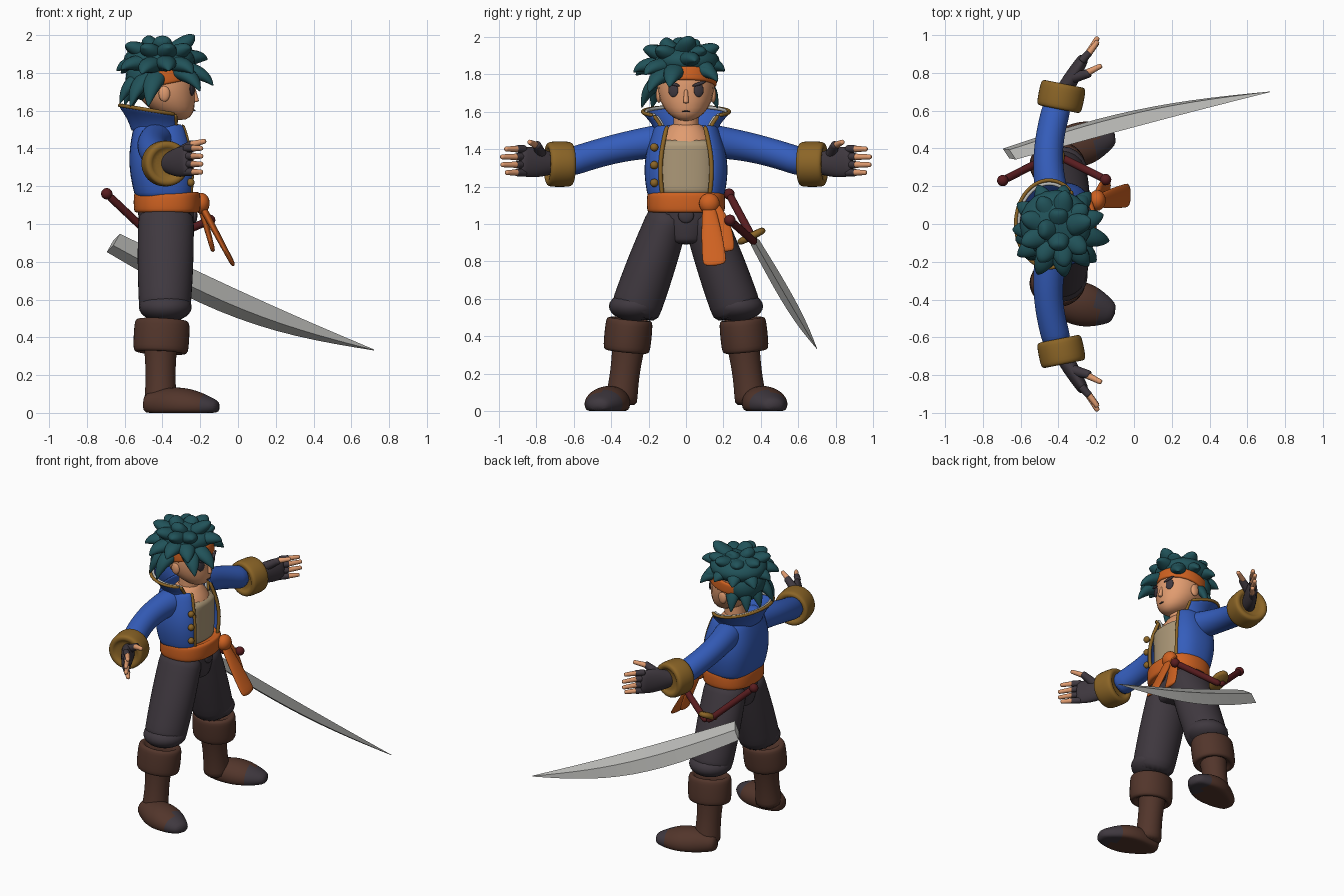
import bpy, bmesh, math, random
from mathutils import Vector, Matrix, Euler

old = bpy.data.objects.get("Cube")
if old:
    bpy.data.objects.remove(old, do_unlink=True)
random.seed(4)
UP = (0, 0, 1)
SIDES = 20


def material(name, *rgb):
    m = bpy.data.materials.new(name)
    m.use_nodes = True
    m.diffuse_color = (*rgb, 1)
    m.node_tree.nodes["Principled BSDF"].inputs["Base Color"].default_value = (*rgb, 1)
    return m


TEAL = material("teal_hair", .015, .085, .1)
ORANGE = material("orange_cloth", .62, .12, .015)
SKIN = material("skin", .75, .33, .16)
BLUE = material("blue_cloth", .035, .11, .5)
GOLD = material("gold", .26, .13, .02)
DARK = material("charcoal", .05, .04, .05)
BROWN = material("brown_leather", .085, .036, .024)
TAN = material("tan_cloth", .42, .32, .19)
SILVER = material("silver", .5, .5, .48)
RED = material("dark_red", .1, .012, .014)


def finish(name, bm, mat, mirror=False, smooth=True, thick=0, subdivide=False):
    bmesh.ops.recalc_face_normals(bm, faces=bm.faces)
    mesh = bpy.data.meshes.new(name)
    bm.to_mesh(mesh)
    bm.free()
    mesh.materials.append(mat)
    for face in mesh.polygons:
        face.use_smooth = smooth
    ob = bpy.data.objects.new(name, mesh)
    bpy.context.collection.objects.link(ob)
    if thick:
        solid = ob.modifiers.new("thickness", "SOLIDIFY")
        solid.thickness, solid.offset = thick, 0
    if subdivide:
        sub = ob.modifiers.new("rounding", "SUBSURF")
        sub.levels = sub.render_levels = 1
    if mirror:
        ob.modifiers.new("other_side", "MIRROR").use_axis = (False, True, False)
    return ob


def power(value, p):
    return math.copysign(abs(value) ** (2 / p), value)


def skin(name, mat, points, radii, ref=(1, 0, 0), axis=None, n=SIDES, gap=0, p=2,
         smooth=True, **options):
    """Join oval sections along a path; gap leaves an opening of that half angle."""
    bm, rings = bmesh.new(), []
    points = [Vector(q) for q in points]
    last = len(points) - 1
    for i, (point, (a, b)) in enumerate(zip(points, radii)):
        along = Vector(axis) if axis else points[min(i + 1, last)] - points[max(i - 1, 0)]
        along.normalize()
        across = Vector(ref)
        across = (across - along * across.dot(along)).normalized()
        other = along.cross(across)
        ring = []
        for k in range(n):
            turn = k / (n - 1) if gap else k / n
            angle = math.radians(gap + (360 - 2 * gap) * turn)
            ring.append(bm.verts.new(point + across * a * power(math.cos(angle), p)
                                     + other * b * power(math.sin(angle), p)))
        rings.append(ring)
    for low, high in zip(rings, rings[1:]):
        for k in range(n - 1 if gap else n):
            j = (k + 1) % n
            bm.faces.new((low[k], low[j], high[j], high[k]))
    if not gap:
        bm.faces.new(rings[0])
        bm.faces.new(rings[-1])
    return finish(name, bm, mat, smooth=smooth, subdivide=smooth, **options)


def sweep(name, mat, start, end, wide, ratio=(1, 1), bend=(0, 0, 0), bulge=0, steps=7, **options):
    """Tapered limb between two points with an arched path and a swelling middle."""
    points, radii = [], []
    for i in range(steps + 1):
        t = i / steps
        arch = math.sin(math.pi * t)
        points.append(Vector(start).lerp(Vector(end), t) + Vector(bend) * arch)
        r = wide[0] + (wide[1] - wide[0]) * t + bulge * arch
        radii.append((r, r * (ratio[0] + (ratio[1] - ratio[0]) * t)))
    return skin(name, mat, points, radii, **options)


def band(name, mat, centre, radius, height, depth, ratio=1, axis=UP, **options):
    """Padded ring with a rounded rectangular profile."""
    points, radii = [], []
    for degrees in range(-150, 151, 30):
        angle = math.radians(degrees)
        r = radius + depth * power(math.cos(angle), 4)
        points.append(Vector(centre) + Vector(axis).normalized() * height * power(math.sin(angle), 4))
        radii.append((r, r * ratio))
    return skin(name, mat, points, radii, axis=axis, **options)


def tube(name, mat, points, r):
    return skin(name, mat, points, [(r, r)] * len(points), ref=(.3, .5, .8), n=8)


def ball(name, mat, place, size, turn=(0, 0, 0), **options):
    bm = bmesh.new()
    bmesh.ops.create_uvsphere(bm, u_segments=SIDES, v_segments=14, radius=1)
    bm.transform(Matrix.LocRotScale(Vector(place), Euler(turn), Vector(size)))
    return finish(name, bm, mat, **options)


def corners(ob):
    return [v.co.copy() for v in ob.data.vertices]


# Shirt, chest and neck
sweep("shirt", TAN, (-.39, 0, 1.14), (-.39, 0, 1.46), (.145, .15), (1.2, 1.2), p=2.6)
sweep("chest", SKIN, (-.39, 0, 1.38), (-.39, 0, 1.54), (.15, .07), (1.1, 1.1), bulge=.015)
sweep("neck", SKIN, (-.39, 0, 1.46), (-.38, 0, 1.64), (.07, .065))

# Open jacket with trimmed edges and buttons
jacket = sweep("jacket", BLUE, (-.385, 0, 1.14), (-.41, 0, 1.53), (.15, .13), (1.3, 1.2),
               bulge=.03, gap=33, p=2.7, thick=.02, axis=UP)
for k in (0, SIDES - 1):
    tube("jacket_trim", GOLD, corners(jacket)[k::SIDES], .013)
for i in range(3):
    ball("button", GOLD, (-.25, -.17, 1.22 + i * .095), (.02, .022, .022))

# Flared collar with rim and pale lining
collar = sweep("collar", BLUE, (-.41, 0, 1.47), (-.45, 0, 1.6), (.15, .18), (1, 1.3),
               bulge=-.01, gap=48, axis=(.16, 0, 1), ref=(1, 0, -.16), thick=.014)
points = corners(collar)
for line in (points[-SIDES:], points[::SIDES], points[SIDES - 1::SIDES]):
    tube("collar_trim", GOLD, line, .011)
    tube("collar_lining", SILVER, [q.lerp(Vector((-.44, 0, q.z)), .08) for q in line], .01)

# Arms
sweep("sleeve", BLUE, (-.42, .08, 1.45), (-.4, .65, 1.32), (.095, .078),
      bend=(-.045, 0, .02), bulge=-.008, mirror=True)
band("cuff", GOLD, (-.385, .675, 1.32), .1, .07, .024, axis=(.2, 1, 0), mirror=True)
sweep("glove", DARK, (-.385, .68, 1.32), (-.26, .89, 1.335), (.045, .027), (1, 2.8),
      bulge=.005, mirror=True)
for i in range(4):
    z = 1.275 + i * .042
    tip = .965 + .03 * math.sin(i)
    sweep("glove_finger", DARK, (-.28, .86, z), (-.235, .91, z), (.023, .022), n=8, mirror=True)
    sweep("finger", SKIN, (-.25, .89, z), (-.19, tip, z), (.02, .014), n=8, mirror=True)
sweep("glove_thumb", DARK, (-.34, .77, 1.36), (-.23, .8, 1.43), (.035, .024), n=8, mirror=True)
sweep("thumb", SKIN, (-.25, .8, 1.42), (-.17, .84, 1.44), (.021, .014), n=8, mirror=True)

# Trousers
sweep("hips", DARK, (-.38, 0, .89), (-.38, 0, 1.1), (.125, .15), (.9, 1.3), bulge=.01)
ball("buckle", DARK, (-.23, 0, 1.045), (.015, .042, .04))
sweep("trouser_leg", DARK, (-.38, .08, 1.08), (-.388, .285, .5), (.148, .135), (.75, 1),
      bulge=.008, mirror=True)
ball("trouser_gather", DARK, (-.385, .272, .56), (.14, .14, .08), mirror=True)

# Boots
band("boot_cuff", BROWN, (-.405, .31, .405), .125, .09, .025, .86, axis=(.05, -.1, 1), mirror=True)
sweep("boot_shaft", BROWN, (-.41, .3, .4), (-.41, .35, .03), (.095, .09), bulge=-.012, mirror=True)
foot = sweep("boot_foot", BROWN, (-.5, .36, .05), (-.1, .475, .03), (.05, .03), (1, 1.5),
             bulge=.055, steps=10, ref=UP, mirror=True)
for v in foot.data.vertices:
    v.co.z = max(v.co.z, 0)
foot.data.materials.append(DARK)
for face in foot.data.polygons:
    face.material_index = int(face.center.x > -.2)

# Sash with knot and hanging ends
band("sash", ORANGE, (-.375, 0, 1.115), .16, .055, .02, 1.18, p=2.4)
ball("sash_knot", ORANGE, (-.195, .125, 1.11), (.045, .055, .055))
sweep("sash_end_long", ORANGE, (-.2, .12, 1.11), (-.02, .155, .775), (.02, .012), (1.5, 5.4))
sweep("sash_end_short", ORANGE, (-.2, .14, 1.11), (-.13, .205, .85), (.02, .012), (1.5, 4.6),
      bend=(0, .02, 0))

# Head with the chin drawn forward
head = ball("head", SKIN, (-.385, 0, 1.74), (.158, .152, .19))
for v in head.data.vertices:
    v.co.x += 2.2 * max(0, 1.74 - v.co.z) ** 2
sweep("nose", SKIN, (-.235, 0, 1.72), (-.22, 0, 1.645), (.01, .017), n=8)
ball("mouth", DARK, (-.231, 0, 1.602), (.006, .022, .004))
ball("eye", DARK, (-.243, .068, 1.715), (.009, .028, .036), (0, 0, .35), mirror=True)
ball("brow", DARK, (-.236, .07, 1.75), (.009, .04, .009), (.3, 0, .35), mirror=True)
ball("ear", SKIN, (-.39, .145, 1.69), (.03, .016, .042), mirror=True)
band("headband", ORANGE, (-.395, 0, 1.775), .165, .038, .014, .94, axis=(-.2, 0, 1))

# Hair: rounded mass with whorls of curved spikes
ball("hair_crown", TEAL, (-.415, 0, 1.87), (.19, .18, .09))
ball("hair_back", TEAL, (-.48, 0, 1.77), (.115, .148, .12))
core = Vector((-.4, -.03, 1.84))
tips = [Vector((-.13, -.09, 1.73)), Vector((-.2, -.2, 1.7)), Vector((-.23, .17, 1.76)),
        Vector((-.23, .02, 2)), Vector((-.16, .05, 1.87))]
for count, first, reach, height in ((6, 110, .22, 1.63), (9, 50, .25, 1.81), (8, 40, .2, 1.94), (3, 90, .1, 1.99)):
    for i in range(count):
        angle = math.radians(first + (360 - 2 * first) * i / (count - 1))
        far = reach * random.uniform(.93, 1.07)
        tips.append(Vector((core.x + far * math.cos(angle), core.y + far * math.sin(angle),
                            height + random.uniform(-.02, .01))))
for tip in tips:
    out = Vector((tip.x - core.x, tip.y - core.y, .12)).normalized()
    sweep("hair_spike", TEAL, core.lerp(tip, .3) + Vector((0, 0, .02)), tip, (.07, .003), (.75, .75),
          bend=out * .035, bulge=.015, steps=5, ref=(-out.y, out.x, 0), n=8)

# Sword hanging in a slanted plane beside the hip
sweep("blade", SILVER, (-.66, .37, .9), (.72, .7, .333), (.066, .003), (.4, .4), bend=(0, .03, -.055),
      bulge=.043, steps=14, ref=(0, 1, -1.7), n=4, smooth=False)
sweep("guard", GOLD, (-.42, .34, .955), (-.42, .36, .915), (.055, .055), (1.5, 1.5), steps=2)
for end in ((-.695, .23, 1.16), (-.15, .235, 1.02)):
    sweep("grip", RED, (-.42, .37, .9), end, (.023, .023), n=8)
    ball("pommel", RED, end, (.03, .03, .03))
